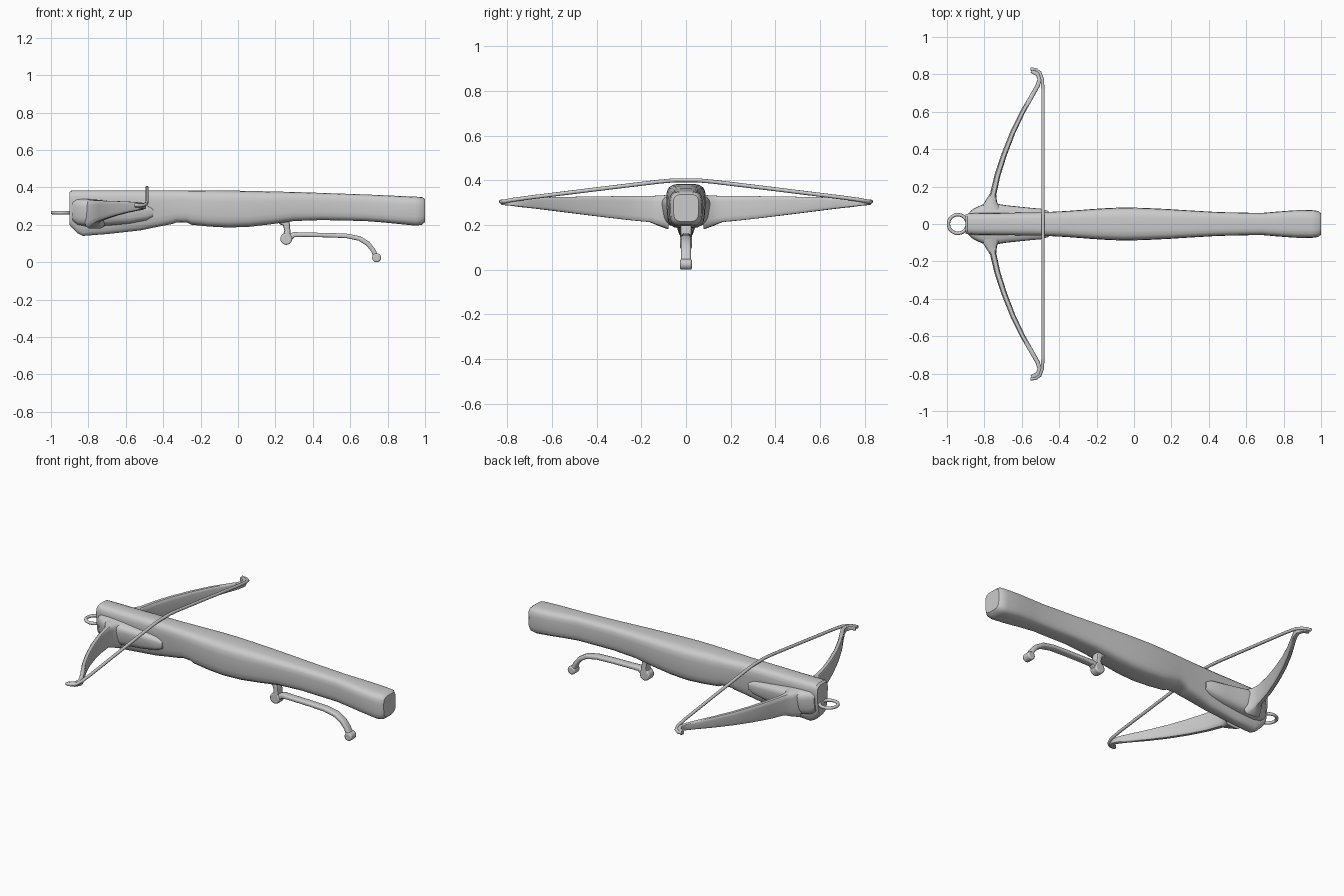
import bpy, bmesh, math
from mathutils import Vector as V


def finish(obj, angle=40):
    bpy.ops.object.select_all(action='DESELECT')
    obj.select_set(True)
    bpy.context.view_layer.objects.active = obj
    bpy.ops.object.shade_smooth_by_angle(angle=math.radians(angle))
    return obj


def loft(name, sections, n=20, power=4):
    """Skin superellipse rings; each section is (centre, u, v, taper towards -v)."""
    bm = bmesh.new()
    rings = []
    for c, u, v, taper in sections:
        ring = []
        for i in range(n):
            a = 2 * math.pi * (i + 0.5) / n
            ca, sa = math.cos(a), math.sin(a)
            pu = math.copysign(abs(ca) ** (2 / power), ca)
            pv = math.copysign(abs(sa) ** (2 / power), sa)
            pu *= 1 - taper * (1 - pv) / 2
            ring.append(bm.verts.new(V(c) + V(u) * pu + V(v) * pv))
        rings.append(ring)
    for a, b in zip(rings, rings[1:]):
        for i in range(n):
            j = (i + 1) % n
            bm.faces.new((a[i], a[j], b[j], b[i]))
    bm.faces.new(rings[0])
    bm.faces.new(rings[-1])
    bmesh.ops.recalc_face_normals(bm, faces=bm.faces)
    me = bpy.data.meshes.new(name)
    bm.to_mesh(me)
    bm.free()
    obj = bpy.data.objects.new(name, me)
    bpy.context.collection.objects.link(obj)
    return finish(obj)


def body(name, rows, power=4):
    """Rows of x, half width, bottom z, top z, taper."""
    return loft(name, [((x, 0, (b + t) / 2), (0, w, 0), (0, 0, (t - b) / 2), k)
                       for x, w, b, t, k in rows], power=power)


def strip(name, rows, across, power=4, n=12):
    """Bar along a path: rows of point, half thickness, half width along 'across'."""
    pts = [V(r[0]) for r in rows]
    secs = []
    for i, (p, th, wd) in enumerate(rows):
        tan = pts[min(i + 1, len(pts) - 1)] - pts[max(i - 1, 0)]
        nor = tan.cross(V(across)).normalized()
        secs.append((p, nor * th, V(across) * wd, 0))
    return loft(name, secs, n, power)


# Wooden stock
body("stock", [
    (-0.90, 0.055, 0.20, 0.375, 0.3), (-0.89, 0.062, 0.185, 0.385, 0.4),
    (-0.86, 0.066, 0.155, 0.385, 0.5), (-0.83, 0.068, 0.14, 0.385, 0.5),
    (-0.70, 0.068, 0.15, 0.385, 0.45), (-0.52, 0.069, 0.17, 0.385, 0.35),
    (-0.40, 0.072, 0.195, 0.385, 0.2), (-0.35, 0.074, 0.204, 0.385, 0.15),
    (-0.33, 0.075, 0.212, 0.385, 0.12), (-0.27, 0.079, 0.211, 0.385, 0.1),
    (-0.25, 0.081, 0.20, 0.385, 0.1), (-0.15, 0.088, 0.190, 0.385, 0.1),
    (-0.05, 0.092, 0.185, 0.384, 0.1), (0.06, 0.089, 0.189, 0.382, 0.1),
    (0.18, 0.083, 0.203, 0.379, 0.1), (0.30, 0.075, 0.220, 0.376, 0.1),
    (0.45, 0.066, 0.225, 0.371, 0.1), (0.68, 0.060, 0.220, 0.363, 0.05),
    (0.77, 0.068, 0.213, 0.359, 0.05), (0.86, 0.075, 0.204, 0.355, 0.05),
    (0.95, 0.076, 0.195, 0.351, 0.05), (0.985, 0.071, 0.200, 0.349, 0.05),
    (1.0, 0.058, 0.215, 0.338, 0.05)])

# Swollen bow mount around the front of the stock
body("bow_mount", [
    (-0.885, 0.06, 0.22, 0.33, 0.1), (-0.86, 0.085, 0.20, 0.34, 0.15),
    (-0.81, 0.112, 0.19, 0.34, 0.2), (-0.74, 0.118, 0.192, 0.335, 0.2),
    (-0.69, 0.108, 0.195, 0.33, 0.2), (-0.58, 0.094, 0.205, 0.318, 0.15),
    (-0.49, 0.084, 0.222, 0.308, 0.1), (-0.455, 0.068, 0.24, 0.29, 0)], power=4)

# Bow limbs with curled tips: x, y, half thickness, bottom z, top z
limb = [(-0.765, 0.08, 0.055, 0.18, 0.335), (-0.763, 0.12, 0.032, 0.195, 0.333),
        (-0.753, 0.16, 0.017, 0.212, 0.33), (-0.730, 0.26, 0.016, 0.222, 0.33),
        (-0.695, 0.37, 0.015, 0.235, 0.329), (-0.648, 0.49, 0.014, 0.25, 0.327),
        (-0.595, 0.60, 0.013, 0.264, 0.325), (-0.543, 0.69, 0.012, 0.275, 0.321),
        (-0.515, 0.74, 0.012, 0.28, 0.318), (-0.504, 0.775, 0.012, 0.285, 0.316),
        (-0.516, 0.803, 0.012, 0.288, 0.314), (-0.548, 0.818, 0.011, 0.29, 0.312)]
for side, label in ((1, "left"), (-1, "right")):
    strip("bow_limb_" + label,
          [((x, side * y, (b + t) / 2), th, (t - b) / 2) for x, y, th, b, t in limb],
          (0, 0, 1), power=5)

# Bowstring, resting over the stock and looped round the tips
half = [(-0.553, 0.828, 0.305), (-0.525, 0.826, 0.304), (-0.503, 0.81, 0.306),
        (-0.49, 0.775, 0.313), (-0.486, 0.70, 0.323), (-0.486, 0.40, 0.36),
        (-0.486, 0.12, 0.394), (-0.486, 0.05, 0.40)]
path = half + [(x, -y, z) for x, y, z in reversed(half)]
strip("bowstring", [(p, 0.009, 0.009) for p in path], (0, 0, 1), power=2, n=10)

# Front ring
bpy.ops.mesh.primitive_torus_add(location=(-0.942, 0, 0.265), major_radius=0.05,
                                 minor_radius=0.009, major_segments=32, minor_segments=10)
ring = bpy.context.object
ring.name = "front_ring"
finish(ring, 60)

# Trigger lever
lever = [(0.265, 0.125, 0.020), (0.30, 0.148, 0.014), (0.36, 0.147, 0.012),
         (0.48, 0.145, 0.012), (0.58, 0.141, 0.012), (0.65, 0.127, 0.013),
         (0.695, 0.099, 0.013), (0.722, 0.065, 0.012), (0.738, 0.03, 0.014)]
strip("trigger_lever", [((x, 0, z), th, 0.022) for x, z, th in lever], (0, 1, 0))
stem = [(0.24, 0.225, 0.03), (0.258, 0.205, 0.020), (0.264, 0.17, 0.016),
        (0.258, 0.125, 0.024)]
strip("trigger_stem", [((x, 0, z), th, 0.026) for x, z, th in stem], (0, 1, 0))

# Rounded knobs at both ends of the trigger
for name, x, z, r in (("trigger_pivot", 0.258, 0.125, 0.032),
                      ("trigger_end", 0.741, 0.024, 0.024)):
    bpy.ops.mesh.primitive_cylinder_add(vertices=20, radius=r, depth=0.052,
                                        location=(x, 0, z), rotation=(math.pi / 2, 0, 0))
    knob = bpy.context.object
    knob.name = name
    mod = knob.modifiers.new("round", 'BEVEL')
    mod.width = 0.007
    mod.segments = 2
    finish(knob)
